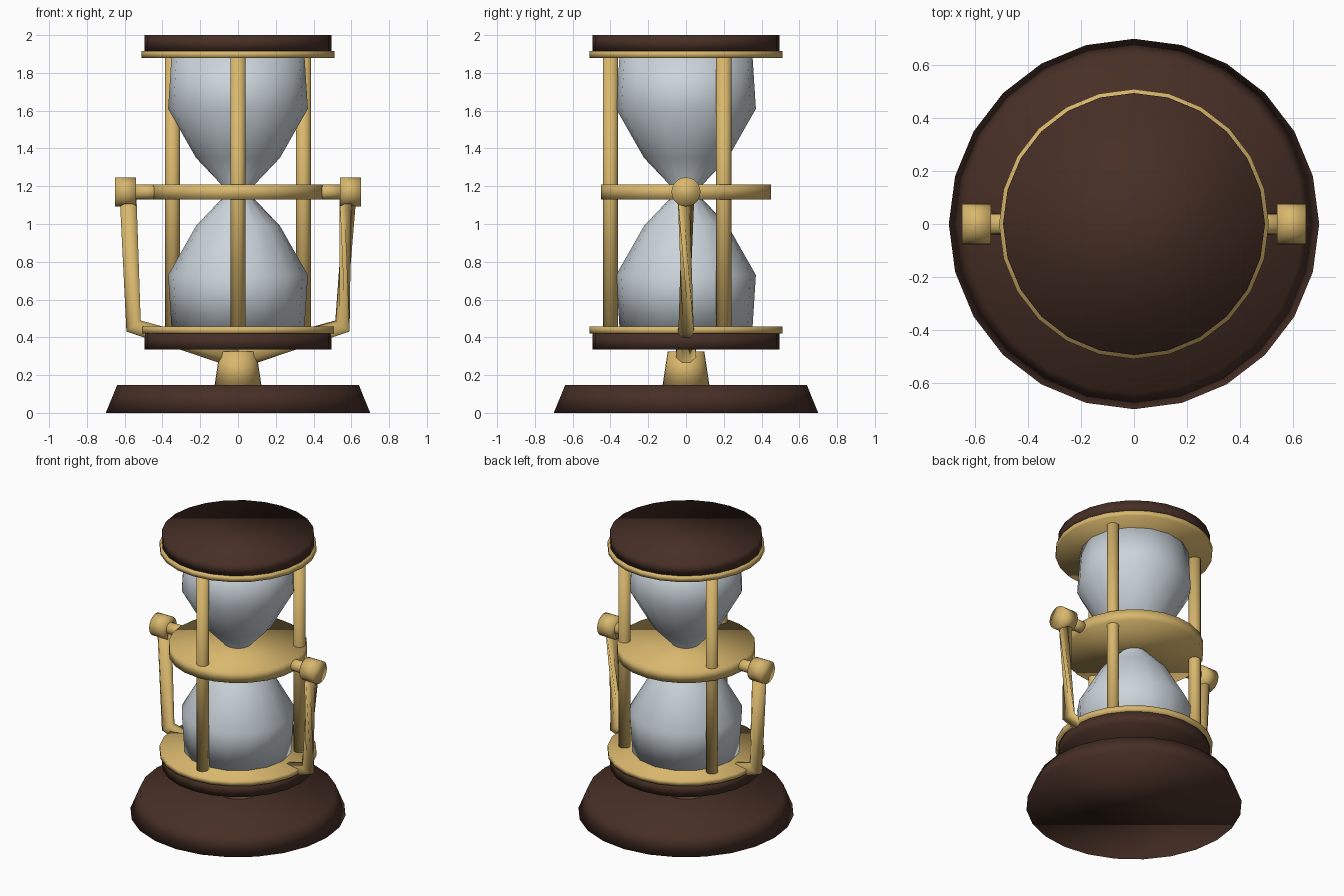
import bpy
import math
from mathutils import Vector, Matrix

if "Cube" in bpy.data.objects:
    bpy.data.objects.remove(bpy.data.objects["Cube"], do_unlink=True)


def material(name, rgb):
    m = bpy.data.materials.new(name)
    m.use_nodes = True
    m.diffuse_color = (*rgb, 1)
    m.node_tree.nodes["Principled BSDF"].inputs["Base Color"].default_value = (*rgb, 1)
    return m


WOOD = material("dark wood", (0.062, 0.028, 0.019))
BRASS = material("brass", (0.70, 0.48, 0.155))
GLASS = material("pale glass", (0.60, 0.66, 0.71))


def loft(name, rings, mat, shifts=None):
    """Skin a list of equal rings of points; a shift twists one span."""
    n = len(rings[0])
    shifts = shifts or [0] * (len(rings) - 1)
    verts = [p for ring in rings for p in ring]
    faces = [tuple(reversed(range(n)))]
    turn = 0
    for k, s in enumerate(shifts):
        for i in range(n):
            j = (i + 1) % n
            a, b = k * n, (k + 1) * n
            faces.append((a + (i + turn) % n, a + (j + turn) % n,
                          b + (j + turn + s) % n, b + (i + turn + s) % n))
        turn += s
    faces.append(tuple((len(rings) - 1) * n + i for i in range(n)))
    mesh = bpy.data.meshes.new(name)
    mesh.from_pydata(verts, [], faces)
    mesh.materials.append(mat)
    mesh.shade_smooth()
    ob = bpy.data.objects.new(name, mesh)
    bpy.context.collection.objects.link(ob)
    return ob


def circle(r, z, n):
    return [Vector((r * math.cos(t), r * math.sin(t), z))
            for t in (2 * math.pi * i / n for i in range(n))]


def lathe(name, profile, mat, sides=24):
    return loft(name, [circle(r, z, sides) for r, z in profile], mat)


# Base and pedestal
lathe("base", [(0.70, 0), (0.64, 0.147)], WOOD)
lathe("pedestal", [(0.125, 0.14), (0.097, 0.325)], BRASS)

# End caps, trim plates and middle plate
lathe("lower_cap", [(0.495, 0.335), (0.495, 0.42)], WOOD)
lathe("lower_plate", [(0.51, 0.42), (0.51, 0.457)], BRASS)
lathe("middle_plate", [(0.45, 1.13), (0.45, 1.21)], BRASS)
lathe("upper_plate", [(0.51, 1.88), (0.51, 1.917)], BRASS)
lathe("upper_cap", [(0.495, 1.917), (0.495, 2.0)], WOOD)

# Glass bulbs, symmetric about the neck
MID = 1.17
half = [(0.352, 0.72), (0.37, 0.44), (0.222, 0.18), (0.08, 0.03)]
profile = [(r, MID - h) for r, h in half] + [(r, MID + h) for r, h in reversed(half)]
lathe("glass", profile, GLASS, 16)

# Three posts
for k in range(3):
    a = math.radians(-90 + 120 * k)
    post = lathe(f"post_{k + 1}", [(0.04, 0.44), (0.04, 1.9)], BRASS, 12)
    post.location = (0.4 * math.cos(a), 0.4 * math.sin(a), 0)


def arm(name, side, twist):
    """Bent tube from pivot to pedestal, with a mitred elbow."""
    path = [Vector((side * x, 0, z)) for x, z in ((0.582, 1.15), (0.553, 0.46), (0, 0.29))]
    dirs = [(path[1] - path[0]).normalized(), (path[2] - path[1]).normalized()]
    tangents = [dirs[0], (dirs[0] + dirs[1]).normalized(), dirs[1]]
    across = Vector((0, 1, 0))
    rings = []
    for p, t, r, stretch in zip(path, tangents, (0.048, 0.043, 0.06), (1, 1.2, 1)):
        up = t.cross(across)
        rings.append([p + r * (math.cos(b) * across + stretch * math.sin(b) * up)
                      for b in (math.pi * (i + 0.5) / 4 for i in range(8))])
    # ring order runs against the path, so reverse it for outward faces
    rings = [ring[::-1] for ring in rings]
    return loft(name, rings, BRASS, [twist, 0])


# Side arms, pivots and knobs
arm("left_arm", 1, 3)
arm("right_arm", -1, 0)
for label, side in (("left", 1), ("right", -1)):
    turn = Matrix.Rotation(side * math.pi / 2, 4, "Y")
    place = Matrix.Translation((0, 0, MID)) @ turn
    knob = lathe(f"{label}_knob", [(0.077, 0.54), (0.077, 0.65)], BRASS, 20)
    pivot = lathe(f"{label}_pivot", [(0.04, 0.4), (0.04, 0.56)], BRASS, 16)
    knob.matrix_world = place
    pivot.matrix_world = place

# Make all faces point outward
import bmesh
for ob in bpy.context.collection.objects:
    if ob.type == "MESH" and ob.name.endswith("arm"):
        bm = bmesh.new()
        bm.from_mesh(ob.data)
        bmesh.ops.recalc_face_normals(bm, faces=bm.faces)
        bm.to_mesh(ob.data)
        bm.free()
